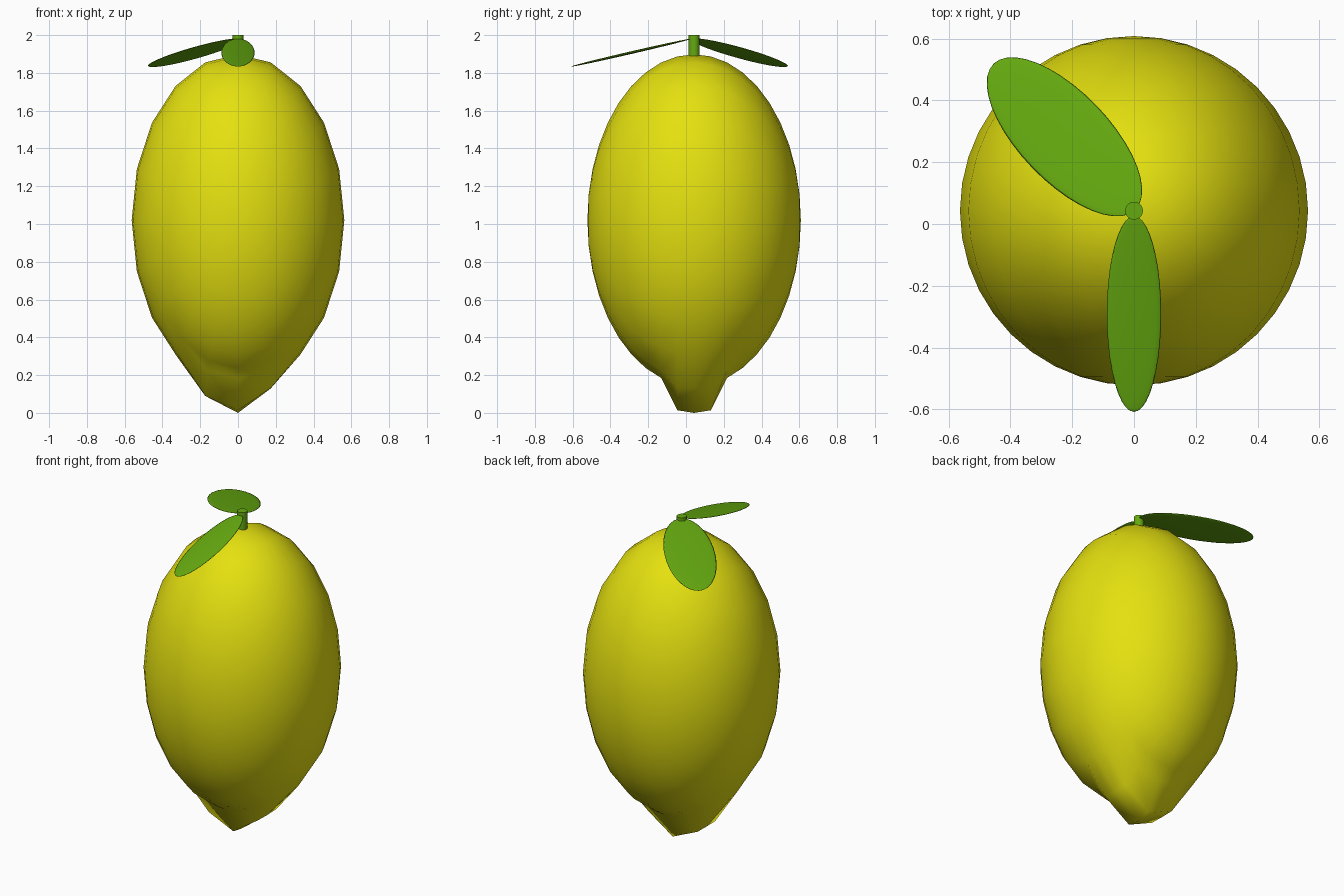
import bpy, bmesh, math
from mathutils import Matrix, Vector

if "Cube" in bpy.data.objects:
    bpy.data.objects.remove(bpy.data.objects["Cube"])


def material(name, rgb):
    m = bpy.data.materials.new(name)
    m.diffuse_color = (*rgb, 1)
    m.use_nodes = True
    m.node_tree.nodes["Principled BSDF"].inputs["Base Color"].default_value = m.diffuse_color
    return m


YELLOW = material("peel_yellow", (0.78, 0.75, 0.005))
GREEN = material("leaf_green", (0.13, 0.40, 0.005))
AXIS_Y = 0.043


def finish(name, bm, mat, smooth=True):
    bmesh.ops.recalc_face_normals(bm, faces=bm.faces)
    for f in bm.faces:
        f.smooth = smooth
    me = bpy.data.meshes.new(name)
    bm.to_mesh(me)
    bm.free()
    me.materials.append(mat)
    ob = bpy.data.objects.new(name, me)
    bpy.context.collection.objects.link(ob)
    return ob


def sphere():
    # sphere with 20 sides and 20 rings, poles along y
    bm = bmesh.new()
    bmesh.ops.create_uvsphere(bm, u_segments=20, v_segments=20, radius=1,
                              matrix=Matrix.Rotation(math.pi / 2, 4, 'X'))
    return bm


# Fruit: stretched sphere with the bottom vertices pulled into a nipple
bm = sphere()
for v in bm.verts:
    x, y, z = v.co
    v.co = (0.563 * x, 0.565 * y + AXIS_Y, 1.02 + 0.878 * z)
    if z < 0 and abs(y) < 0.2:
        if abs(x) < 0.05:
            v.co.z = 0.004 if abs(y) < 0.05 else 0.014 if abs(y) < 0.2 else v.co.z
        elif abs(x) < 0.33 and abs(y) < 0.2:
            v.co.z = 0.09 if x < 0 else 0.13
for v in bm.verts:
    if v.co.z < 0.17 and 0.16 < abs(v.co.y - AXIS_Y) and abs(v.co.x) < 0.05:
        v.co.z = 0.17
lowest = min(bm.verts, key=lambda v: v.co.z)
lowest.co.z = 0.0
finish("fruit", bm, YELLOW)

# Stem
bm = bmesh.new()
bmesh.ops.create_cone(bm, cap_ends=True, segments=20, radius1=0.029, radius2=0.029, depth=0.13,
                      matrix=Matrix.Translation((0, AXIS_Y, 1.935)))
stem = finish("stem", bm, GREEN, False)
for p in stem.data.polygons:
    p.use_smooth = len(p.vertices) == 4


# Leaves: flattened spheres drooping outward from the stem
def leaf(name, heading, half_length, half_width, centre):
    bm = sphere()
    place = (Matrix.Translation(centre)
             @ Matrix.Rotation(heading, 4, 'Z')
             @ Matrix.Rotation(math.radians(-13), 4, 'X')
             @ Matrix.Diagonal((half_width, half_length, 0.007, 1)))
    bm.transform(place)
    finish(name, bm, GREEN)


leaf("front_leaf", math.pi, 0.325, 0.088, Vector((0, -0.291, 1.907)))
leaf("back_leaf", math.radians(44), 0.338, 0.145, Vector((-0.225, 0.282, 1.907)))
